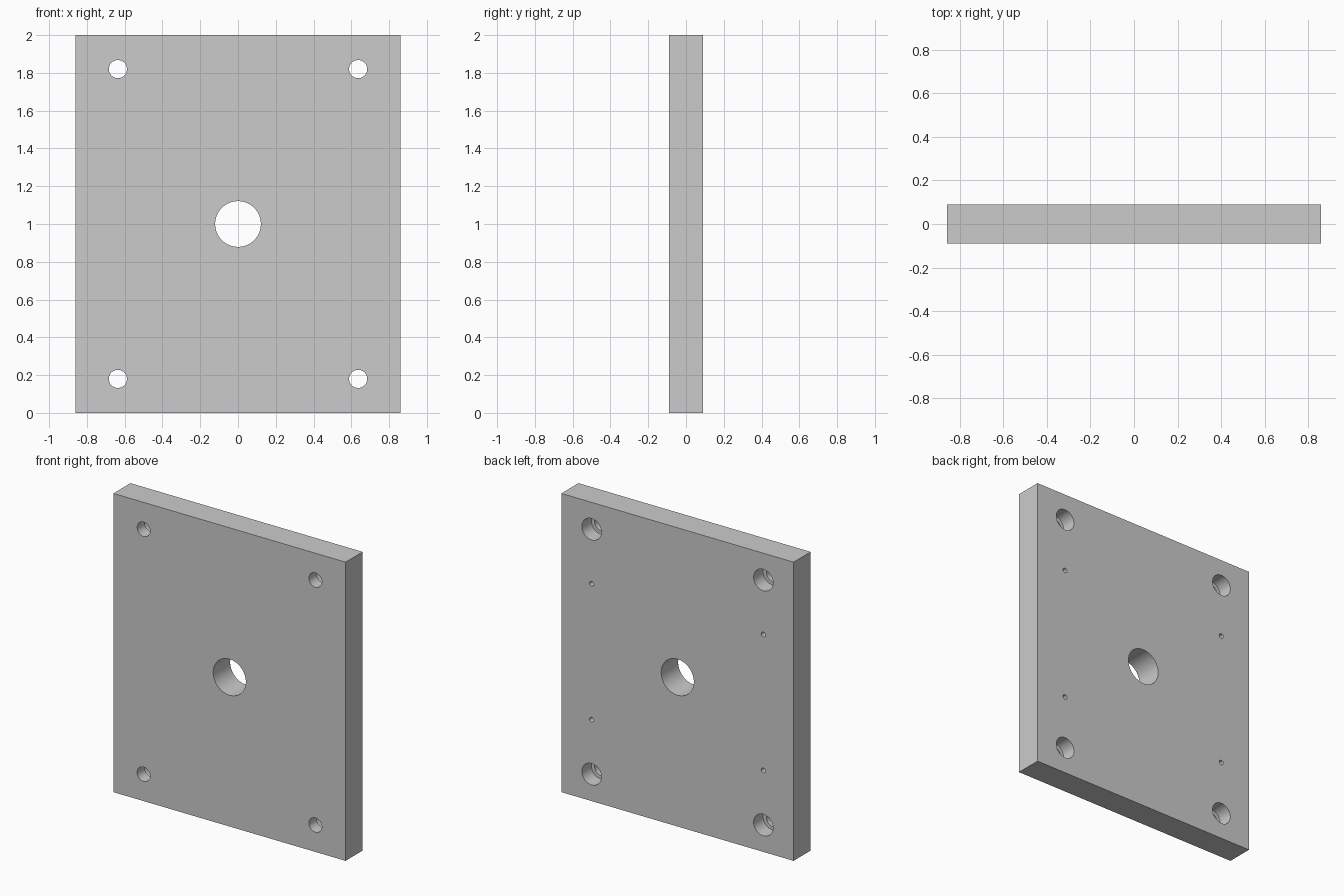
import bpy
from math import pi, radians

if "Cube" in bpy.data.objects:
    bpy.data.objects.remove(bpy.data.objects["Cube"])

W, T, H = 1.72, 0.18, 2.0      # plate width, thickness, height
BACK = T / 2

# Flat rectangular plate
bpy.ops.mesh.primitive_cube_add(size=1, location=(0, 0, H / 2))
plate = bpy.context.object
plate.name = "mounting_plate"
plate.scale = (W, T, H)
bpy.ops.object.transform_apply(location=True, scale=True)


def drill(x, z, radius, depth, sides=48):
    """Drill a round hole into the back face to the given depth."""
    extra = 0.05
    bpy.ops.mesh.primitive_cylinder_add(
        vertices=sides, radius=radius, depth=depth + extra,
        location=(x, BACK + (extra - depth) / 2, z), rotation=(pi / 2, 0, 0))
    cutter = bpy.context.object
    cutter.name = "hole_cutter"
    cutter.hide_render = True
    bpy.context.view_layer.objects.active = plate
    mod = plate.modifiers.new("hole", 'BOOLEAN')
    mod.operation = 'DIFFERENCE'
    mod.solver = 'EXACT'
    mod.object = cutter
    bpy.ops.object.modifier_apply(modifier=mod.name)
    bpy.data.objects.remove(cutter, do_unlink=True)


# Central bore
drill(0, H / 2, 0.121, T + 0.05, 64)

for sx in (-1, 1):
    for sz in (-1, 1):
        x = sx * 0.636
        # Counterbored corner screw holes
        drill(x, H / 2 + sz * 0.82, 0.072, 0.10)
        drill(x, H / 2 + sz * 0.82, 0.048, T + 0.05)
        # Small blind holes in the back
        drill(x, H / 2 + sz * 0.455, 0.016, 0.10, 32)

# Smooth bores, crisp edges
bpy.ops.object.select_all(action='DESELECT')
plate.select_set(True)
bpy.context.view_layer.objects.active = plate
bpy.ops.object.shade_smooth_by_angle(angle=radians(30))
